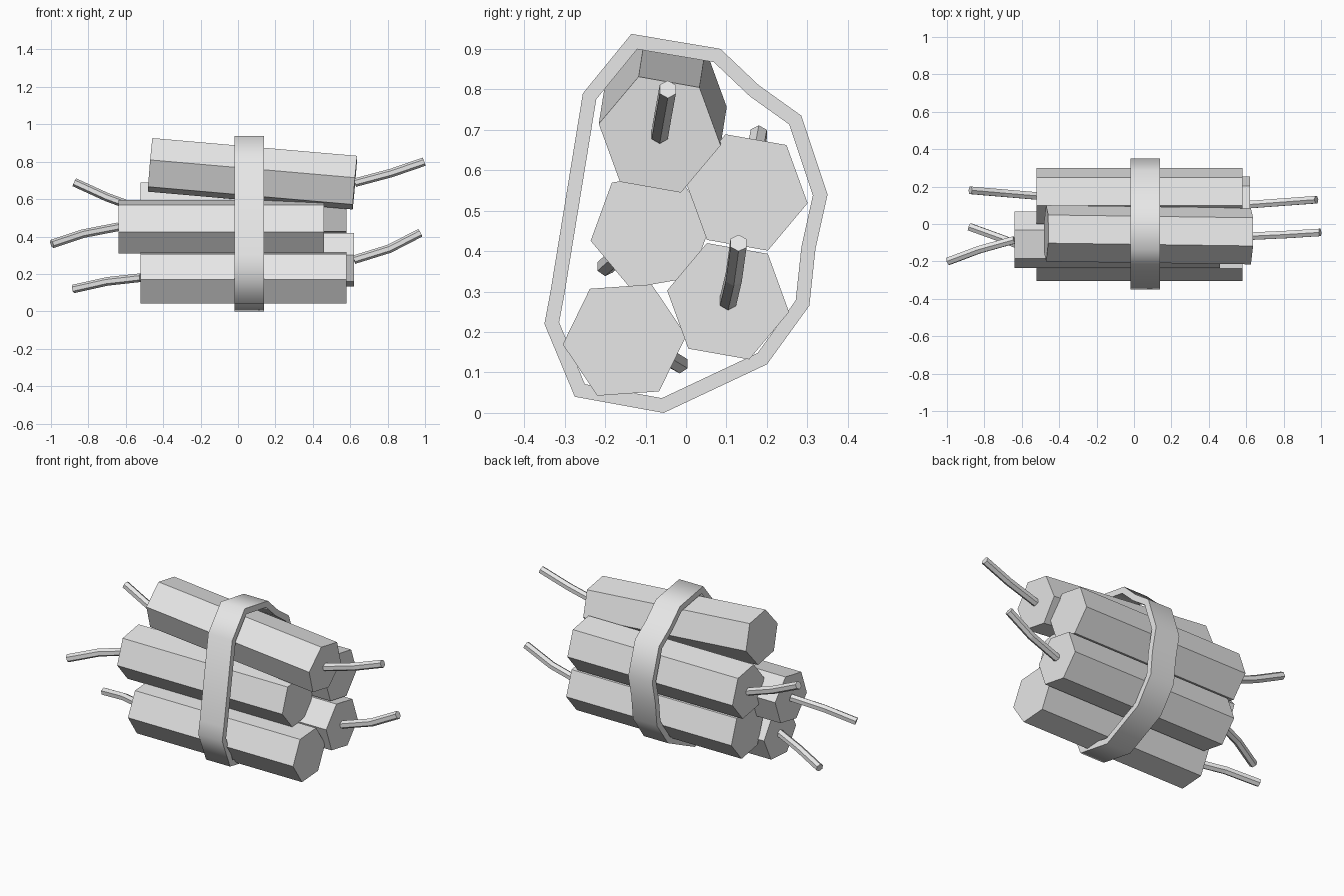
import bpy, bmesh, math
from mathutils import Vector

cube = bpy.data.objects.get("Cube")
if cube:
    bpy.data.objects.remove(cube, do_unlink=True)

grey = bpy.data.materials.new("plain grey")
grey.use_nodes = True
grey.diffuse_color = (0.8, 0.8, 0.8, 1)
grey.node_tree.nodes["Principled BSDF"].inputs["Base Color"].default_value = (0.8, 0.8, 0.8, 1)


def finish(bm, name):
    bmesh.ops.recalc_face_normals(bm, faces=bm.faces)
    mesh = bpy.data.meshes.new(name)
    bm.to_mesh(mesh)
    bm.free()
    mesh.materials.append(grey)
    obj = bpy.data.objects.new(name, mesh)
    bpy.context.collection.objects.link(obj)
    return obj


def hex_tube(name, path, radius, turn):
    """Capped six-sided tube swept along a path, ends square to the path."""
    path = [Vector(p) for p in path]
    bm = bmesh.new()
    rings = []
    for i, p in enumerate(path):
        along = (path[min(i + 1, len(path) - 1)] - path[max(i - 1, 0)]).normalized()
        side = Vector((0, 1, 0))
        side = (side - along * side.dot(along)).normalized()
        up = along.cross(side)
        angles = [math.radians(turn + 60 * k) for k in range(6)]
        rings.append([bm.verts.new(p + radius * (side * math.cos(a) + up * math.sin(a)))
                      for a in angles])
    for a, b in zip(rings, rings[1:]):
        for k in range(6):
            n = (k + 1) % 6
            bm.faces.new((a[k], a[n], b[n], b[k]))
    bm.faces.new(rings[0])
    bm.faces.new(rings[-1])
    return finish(bm, name)


# Sticks: left end, right end, roll, then wick bend and wick tip
sticks = {
    "bottom_front": ((-0.52, -0.152, 0.18), (0.58, -0.152, 0.18), 4,
                     (-0.7, -0.08, 0.16), (-0.88, -0.015, 0.12)),
    "bottom_back": ((-0.48, 0.104, 0.276), (0.62, 0.104, 0.276), -10,
                    (0.81, 0.118, 0.335), (0.975, 0.13, 0.42)),
    "middle_front": ((-0.64, -0.085, 0.452), (0.46, -0.085, 0.452), 10,
                     (-0.83, -0.138, 0.415), (-0.995, -0.2, 0.36)),
    "middle_back": ((-0.52, 0.15, 0.545), (0.58, 0.15, 0.545), -10,
                    (-0.7, 0.165, 0.61), (-0.875, 0.18, 0.69)),
    "top": ((-0.47, -0.05, 0.783), (0.625, -0.065, 0.688), -10,
            (0.82, -0.056, 0.74), (0.995, -0.045, 0.80)),
}
for name, (left, right, roll, bend, tip) in sticks.items():
    hex_tube(name + "_stick", (left, right), 0.153, roll)
    root = right if tip[0] > 0 else left
    hex_tube(name + "_wick", (root, bend, tip), 0.023, 30)

# Band: closed outline in y and z, given wall thickness inward
outline = [(-0.055, 0), (0.2, 0.12), (0.305, 0.265), (0.32, 0.405), (0.35, 0.54),
           (0.285, 0.735), (0.18, 0.81), (0.085, 0.9), (-0.135, 0.937),
           (-0.255, 0.79), (-0.335, 0.3), (-0.35, 0.22), (-0.275, 0.04)]
thickness, x_left, x_right = 0.035, -0.02, 0.14
points = [Vector(p) for p in outline]
count = len(points)
bm = bmesh.new()
loops = []
for i, p in enumerate(points):
    before = (p - points[i - 1]).normalized()
    after = (points[(i + 1) % count] - p).normalized()
    n1, n2 = Vector((-before.y, before.x)), Vector((-after.y, after.x))
    inner = p + (n1 + n2) * thickness / (1 + n1.dot(n2))
    loops.append([bm.verts.new((x, q.x, q.y)) for x, q in
                  ((x_left, p), (x_right, p), (x_right, inner), (x_left, inner))])
for i in range(count):
    a, b = loops[i], loops[(i + 1) % count]
    for k in range(4):
        n = (k + 1) % 4
        bm.faces.new((a[k], a[n], b[n], b[k]))
band = finish(bm, "band")
bpy.ops.object.select_all(action="DESELECT")
band.select_set(True)
bpy.context.view_layer.objects.active = band
bpy.ops.object.shade_smooth_by_angle(angle=math.radians(65))
